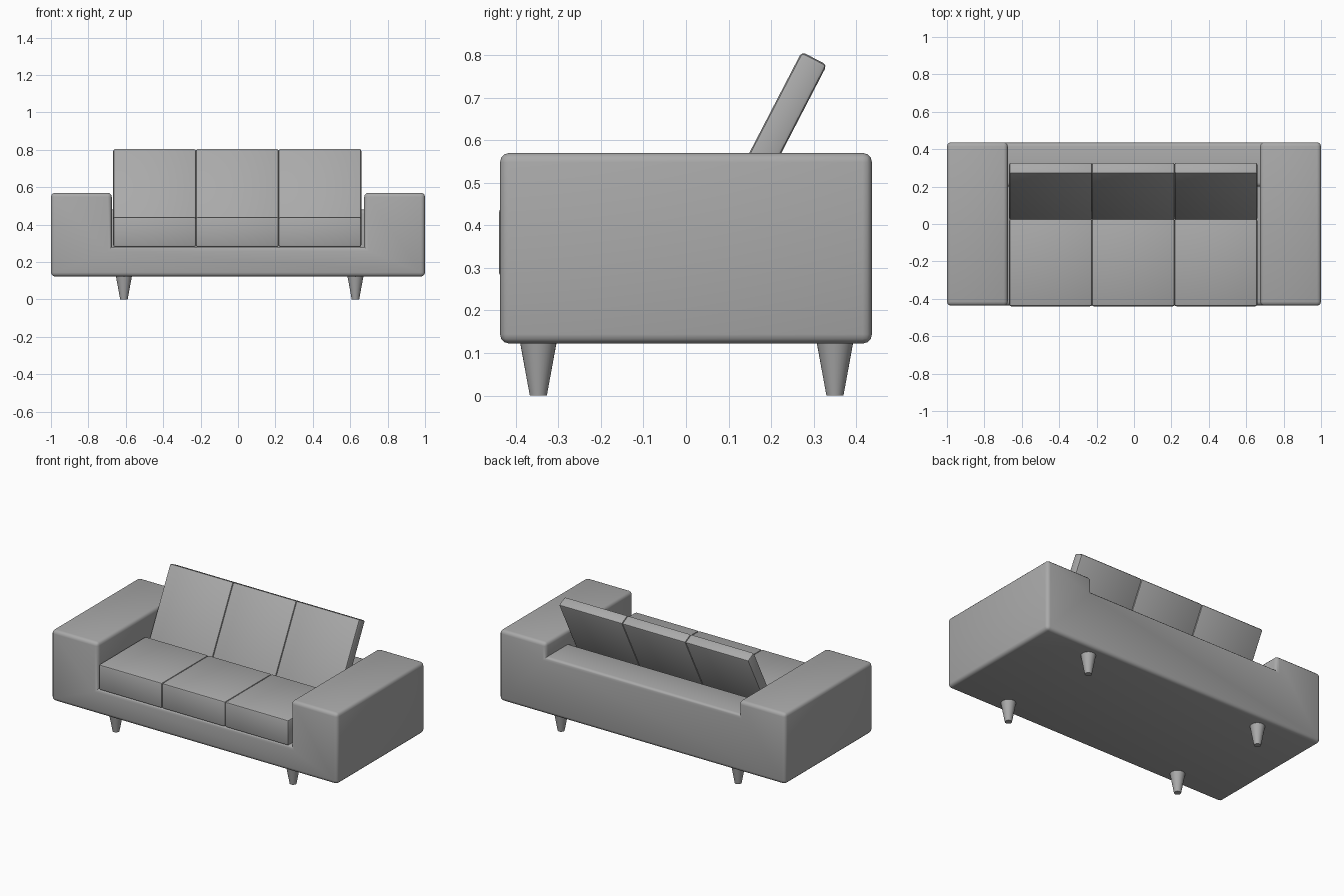
import bpy, bmesh, math
from mathutils import Matrix, Vector

if "Cube" in bpy.data.objects:
    bpy.data.objects.remove(bpy.data.objects["Cube"], do_unlink=True)

grey = bpy.data.materials.new("grey fabric")
grey.use_nodes = True
colour = (0.4, 0.4, 0.4, 1)
grey.diffuse_color = colour
grey.node_tree.nodes["Principled BSDF"].inputs["Base Color"].default_value = colour


def finish(name, bm, location=(0, 0, 0), tilt=0):
    """Turn a bmesh into a shaded, coloured object."""
    bmesh.ops.recalc_face_normals(bm, faces=bm.faces)
    mesh = bpy.data.meshes.new(name)
    bm.to_mesh(mesh)
    bm.free()
    mesh.materials.append(grey)
    obj = bpy.data.objects.new(name, mesh)
    obj.location = location
    obj.rotation_euler.x = tilt
    bpy.context.collection.objects.link(obj)
    bpy.ops.object.select_all(action="DESELECT")
    obj.select_set(True)
    bpy.context.view_layer.objects.active = obj
    bpy.ops.object.shade_smooth_by_angle(angle=math.radians(35))
    return obj


def box(size, centre=(0, 0, 0)):
    bm = bmesh.new()
    bmesh.ops.create_cube(bm, size=1, matrix=Matrix.Translation(centre) @ Matrix.Diagonal((*size, 1)))
    return bm


def raise_faces(bm, rule, old_z, new_z):
    """Extrude the upward faces at old_z that satisfy the rule up to new_z."""
    bm.normal_update()
    faces = [f for f in bm.faces if f.normal.z > 0.9
             and abs(f.calc_center_median().z - old_z) < 1e-4
             and rule(f.calc_center_median())]
    new = bmesh.ops.extrude_face_region(bm, geom=faces)["geom"]
    for v in new:
        if isinstance(v, bmesh.types.BMVert):
            v.co.z = new_z
    bmesh.ops.delete(bm, geom=[f for f in faces if f.is_valid], context="FACES")


# Body: base slab, then back rail and arms raised from it
ARM_X, RAIL_Y = 0.675, 0.2
BOTTOM, SEAT_Z, RAIL_Z, ARM_Z = 0.122, 0.28, 0.48, 0.57
body = box((2, 0.874, SEAT_Z - BOTTOM), (0, 0, (SEAT_Z + BOTTOM) / 2))
for point, normal in (((-ARM_X, 0, 0), (1, 0, 0)), ((ARM_X, 0, 0), (1, 0, 0)),
                      ((0, RAIL_Y, 0), (0, 1, 0))):
    bmesh.ops.bisect_plane(body, geom=body.verts[:] + body.edges[:] + body.faces[:],
                           plane_co=point, plane_no=normal)
raise_faces(body, lambda c: abs(c.x) > ARM_X or c.y > RAIL_Y, SEAT_Z, RAIL_Z)
raise_faces(body, lambda c: abs(c.x) > ARM_X, RAIL_Z, ARM_Z)
bmesh.ops.recalc_face_normals(body, faces=body.faces)
bmesh.ops.dissolve_limit(body, angle_limit=0.01, verts=body.verts, edges=body.edges)
body.normal_update()
rounded = [e for e in body.edges if e.is_convex and e.calc_face_angle(0) > 1]
bmesh.ops.bevel(body, geom=rounded, offset=0.022, segments=3, profile=0.5,
                affect="EDGES", clamp_overlap=True)
finish("sofa_body", body)


# Seat and back cushions, three of each
def cushion(name, size, location, tilt=0):
    bm = box(size)
    bmesh.ops.bevel(bm, geom=bm.edges[:], offset=0.01, segments=2, profile=0.5, affect="EDGES")
    finish(name, bm, location, tilt)


WIDTH = 0.442
for i, side in enumerate(("right", "middle", "left")):
    x = (i - 1) * WIDTH - 0.004
    cushion(f"seat_cushion_{side}", (WIDTH, 0.468, 0.16), (x, -0.206, 0.36))
    cushion(f"back_cushion_{side}", (WIDTH, 0.067, 0.557), (x, 0.1735, 0.545), math.radians(-27.4))

# Tapered legs
for end, y in (("front", -0.347), ("back", 0.35)):
    for side, x in (("right", -0.61), ("left", 0.628)):
        leg = bmesh.new()
        bmesh.ops.create_cone(leg, cap_ends=True, segments=32, radius1=0.02, radius2=0.043, depth=0.125)
        finish(f"{end}_leg_{side}", leg, (x, y, 0.0625))
